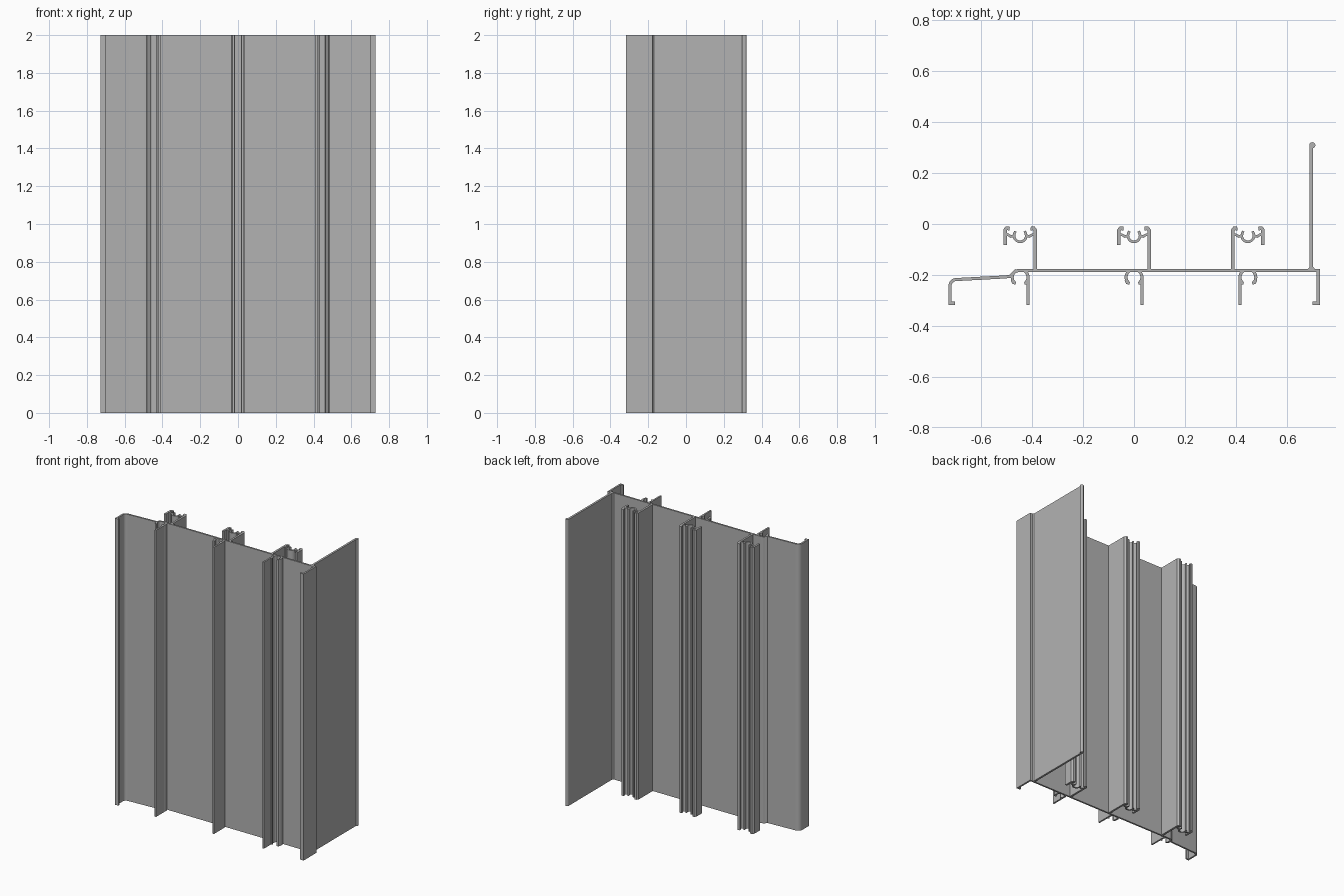
import bpy, bmesh, math
from mathutils import Vector

cube = bpy.data.objects.get("Cube")
if cube:
    bpy.data.objects.remove(cube, do_unlink=True)

HEIGHT = 2.0
WEB_Y = -0.183

metal = bpy.data.materials.new("mill grey aluminium")
metal.use_nodes = True
GREY = (0.45, 0.45, 0.45, 1)
metal.diffuse_color = GREY
metal.node_tree.nodes["Principled BSDF"].inputs["Base Color"].default_value = GREY


def extrude(name, outline):
    """Extrude a closed plan outline to the full height."""
    bm = bmesh.new()
    face = bm.faces.new([bm.verts.new((p[0], p[1], 0)) for p in outline])
    top = bmesh.ops.extrude_face_region(bm, geom=[face])["geom"]
    verts = [v for v in top if isinstance(v, bmesh.types.BMVert)]
    bmesh.ops.translate(bm, verts=verts, vec=(0, 0, HEIGHT))
    bmesh.ops.recalc_face_normals(bm, faces=bm.faces)
    mesh = bpy.data.meshes.new(name)
    bm.to_mesh(mesh)
    bm.free()
    mesh.materials.append(metal)
    obj = bpy.data.objects.new(name, mesh)
    bpy.context.collection.objects.link(obj)
    bpy.ops.object.select_all(action="DESELECT")
    obj.select_set(True)
    bpy.context.view_layer.objects.active = obj
    bpy.ops.object.shade_smooth_by_angle(angle=math.radians(35))
    return obj


def wall(name, path, thick=0.013):
    """Give a plan centreline an even thickness with mitred corners."""
    pts = [Vector(p) for p in path]
    dirs = [(b - a).normalized() for a, b in zip(pts, pts[1:])]
    left, right = [], []
    for i, p in enumerate(pts):
        a, b = dirs[max(i - 1, 0)], dirs[min(i, len(dirs) - 1)]
        na, nb = Vector((-a.y, a.x)), Vector((-b.y, b.x))
        mitre = (na + nb).normalized()
        off = mitre * (thick / 2 / max(mitre.dot(na), 0.4))
        left.append(p + off)
        right.append(p - off)
    return extrude(name, left + right[::-1])


def arc(cx, cy, r, start, end, n=10):
    angles = [math.radians(start + (end - start) * i / n) for i in range(n + 1)]
    return [(cx + r * math.cos(a), cy + r * math.sin(a)) for a in angles]


def bead(name, cx, cy, r):
    return extrude(name, arc(cx, cy, r, 0, 345, 23))


# Main web, with the stepped left flange and its rounded return
wall("main_web", [(-0.46, WEB_Y), (0.729, WEB_Y)], 0.012)
wall("left_flange",
     [(-0.455, WEB_Y), (-0.468, -0.187), (-0.488, -0.206), (-0.51, -0.208)]
     + arc(-0.697, -0.243, 0.025, 90, 180, 6)
     + [(-0.722, -0.311), (-0.702, -0.311)], 0.012)

# Right flange and tall fin with a rounded bead
wall("right_flange", [(0.723, WEB_Y), (0.723, -0.311), (0.70, -0.311)], 0.012)
wall("tall_fin", [(0.696, WEB_Y), (0.696, 0.31)], 0.014)
bead("tall_fin_bead", 0.7, 0.309, 0.012)
for s in (-1, 1):
    x = 0.696 + s * 0.006
    extrude("fin_fillet", [(x, -0.178), (x + s * 0.009, -0.178), (x, -0.167)])


def track(label, cx, side):
    """One rail on the back and its screw port and fin on the front."""
    def place(points):
        return [(cx + side * x, y) for x, y in points]

    # Tall wall and short leg, both with inward hooks
    for part, s, foot in (("wall", 1, WEB_Y), ("leg", -1, -0.082)):
        hook = [(0.059 * s, foot), (0.059 * s, -0.024),
                (0.053 * s, -0.016), (0.042 * s, -0.016)]
        wall(f"{label}_rail_{part}", place(hook), 0.014)
        wall(f"{label}_{part}_barb",
             place([(0.044 * s, -0.014), (0.045 * s, -0.026)]), 0.007)
        # Crossbar reaching in to the cup
        bar = [(0.056 * s, -0.04), (0.048 * s, -0.042),
               (0.036 * s, -0.049), (0.022 * s, -0.045)]
        wall(f"{label}_{part}_crossbar", place(bar), 0.01)

    # Upper screw cup
    cup = [(-0.018, -0.028), (-0.022, -0.036)] + arc(0, -0.046, 0.024, 180, 360) \
        + [(0.022, -0.036), (0.018, -0.028)]
    wall(f"{label}_screw_cup", place(cup), 0.01)

    # Lower screw port with thick inward jaws
    for part, s in (("outer", -1), ("inner", 1)):
        claw = [(s * x, y) for x, y in arc(0, -0.209, 0.031, 60, -35, 8)]
        wall(f"{label}_port_{part}_claw", place(claw), 0.012)
        jaw = [(0.037, -0.222), (0.03, -0.236), (0.018, -0.237),
               (0.016, -0.228), (0.024, -0.218)]
        extrude(f"{label}_port_{part}_jaw", place([(s * x, y) for x, y in jaw]))

    # Front fin
    wall(f"{label}_front_fin", place([(0.031, -0.215), (0.031, -0.317)]), 0.011)


for label, cx, side in (("right", -0.447, 1), ("middle", 0.0, 1), ("left", 0.447, -1)):
    track(label, cx, side)
